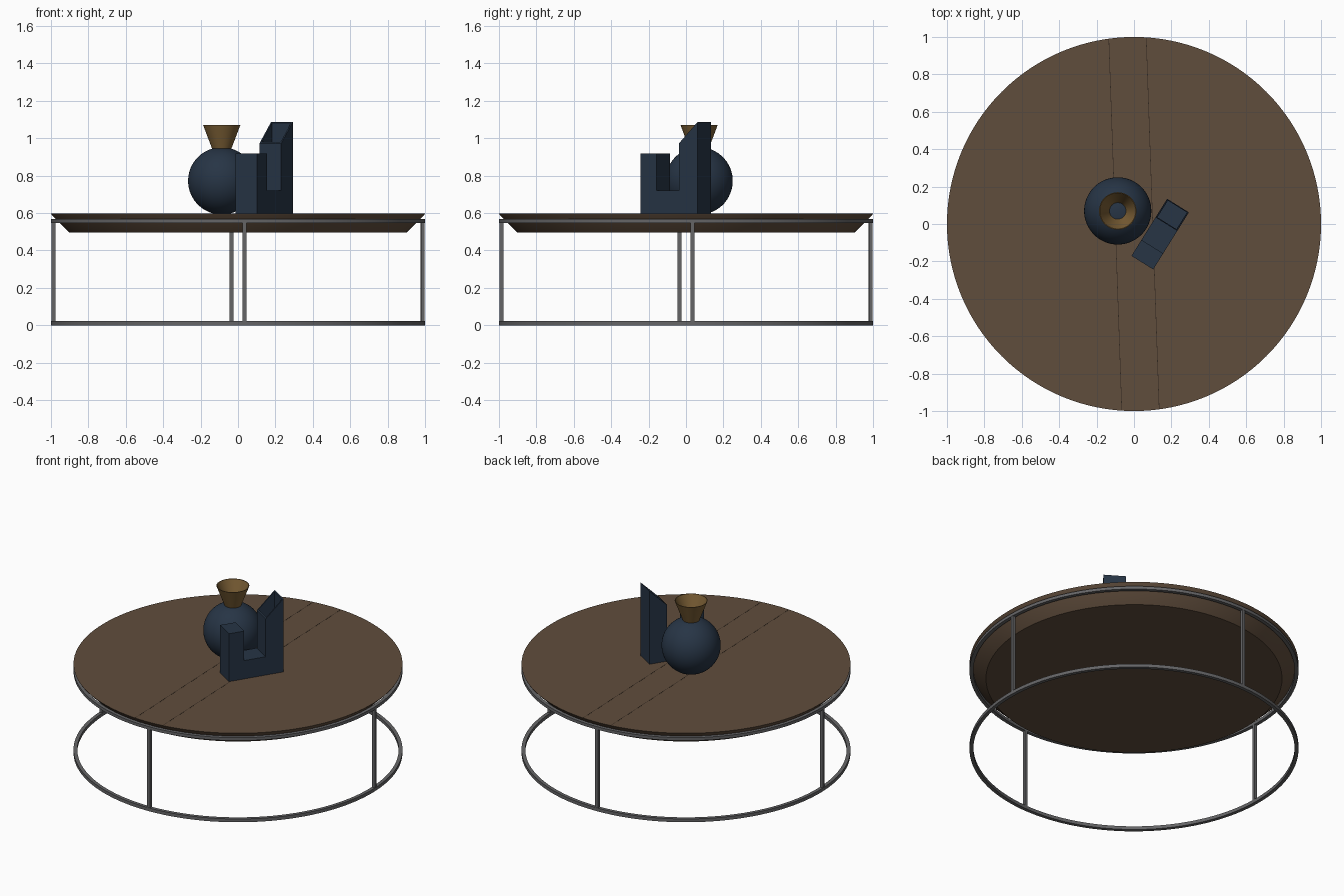
import bpy, bmesh, math
from mathutils import Matrix, Vector

if "Cube" in bpy.data.objects:
    bpy.data.objects.remove(bpy.data.objects["Cube"])

TILT = math.radians(2)   # slight turn of frame and seams


def material(name, rgb):
    m = bpy.data.materials.new(name)
    m.diffuse_color = (*rgb, 1)
    m.use_nodes = True
    m.node_tree.nodes["Principled BSDF"].inputs["Base Color"].default_value = m.diffuse_color
    return m


WOOD = material("brown wood", (0.118, 0.075, 0.046))
SEAM = material("dark seam", (0.03, 0.02, 0.013))
STEEL = material("grey steel", (0.13, 0.13, 0.135))
NAVY = material("navy ceramic", (0.02, 0.035, 0.06))
GOLD = material("brass", (0.20, 0.115, 0.036))


def finish(name, bm, mat, smooth=False):
    bmesh.ops.recalc_face_normals(bm, faces=bm.faces)
    me = bpy.data.meshes.new(name)
    bm.to_mesh(me)
    bm.free()
    me.materials.append(mat)
    ob = bpy.data.objects.new(name, me)
    bpy.context.collection.objects.link(ob)
    if smooth:
        bpy.ops.object.select_all(action='DESELECT')
        ob.select_set(True)
        bpy.context.view_layer.objects.active = ob
        bpy.ops.object.shade_smooth_by_angle(angle=math.radians(30))
    return ob


def lathe(name, profile, mat, n=96, loc=(0, 0), closed=False):
    """Revolve (radius, z) points about a vertical axis; open ends get capped."""
    bm = bmesh.new()
    rings = [[bm.verts.new((loc[0] + r * math.cos(2 * math.pi * i / n),
                            loc[1] + r * math.sin(2 * math.pi * i / n), z))
              for i in range(n)] for r, z in profile]
    pairs = list(zip(rings, rings[1:]))
    if closed:
        pairs.append((rings[-1], rings[0]))
    else:
        bm.faces.new(rings[0])
        bm.faces.new(rings[-1])
    for a, b in pairs:
        for i in range(n):
            j = (i + 1) % n
            bm.faces.new((a[i], a[j], b[j], b[i]))
    return finish(name, bm, mat, True)


def box(name, center, size, mat, angle=0):
    bm = bmesh.new()
    bmesh.ops.create_cube(bm, size=1)
    bm.transform(Matrix.Rotation(angle, 4, 'Z') @ Matrix.Translation(center)
                 @ Matrix.Diagonal((*size, 1)))
    return finish(name, bm, mat)


# Table top with a 45 degree undercut edge
lathe("table_top", [(0.9, 0.495), (0.997, 0.591), (1.0, 0.597)], WOOD, 128)

# Two thin plank seams
for side in (-1, 1):
    box("seam", (side * 0.1, 0, 0.597), (0.003, 1.985, 0.001), SEAM, TILT)

# Frame rings and four legs
for name, z0, z1 in (("base_ring", 0.0, 0.022), ("upper_ring", 0.547, 0.567)):
    lathe(name, [(0.977, z0), (1.0, z0), (1.0, z1), (0.977, z1)], STEEL, 128, closed=True)
for k in range(4):
    box("leg", (0.988, 0, 0.284), (0.02, 0.02, 0.53), STEEL, TILT + k * math.pi / 2)

# Round vase body
VASE = (-0.087, 0.07)
R, CZ = 0.18, 0.772
arc = [math.radians(-80 + 154 * i / 24) for i in range(25)]
lathe("vase_body", [(R * math.cos(a), CZ + R * math.sin(a)) for a in arc], NAVY, 64, VASE)

# Flared brass neck, open at the top
lathe("vase_neck", [(0.05, 0.94), (0.1, 1.072), (0.096, 1.072), (0.042, 0.94)],
      GOLD, 64, VASE, closed=True)

# U-shaped ornament: side profile (along length, height) extruded across its width
profile = [(-0.18, 0.597), (0.18, 0.597), (0.18, 1.088), (0.0625, 0.973),
           (0.0625, 0.72), (-0.079, 0.72), (-0.079, 0.918), (-0.18, 0.918)]
W = 0.0685
bm = bmesh.new()
near = [bm.verts.new((s, -W, z)) for s, z in profile]
far = [bm.verts.new((s, W, z)) for s, z in profile]
bm.faces.new(near)
bm.faces.new(far)
for i in range(len(profile)):
    j = (i + 1) % len(profile)
    bm.faces.new((near[i], near[j], far[j], far[i]))
bmesh.ops.recalc_face_normals(bm, faces=bm.faces)
# Hollow the tall arm through its sloping top
slope = max(bm.faces, key=lambda f: f.calc_center_median().z if abs(f.normal.y) < 0.5
            and f.normal.z > 0.3 else 0)
bmesh.ops.inset_region(bm, faces=[slope], thickness=0.012)
pit = bmesh.ops.extrude_face_region(bm, geom=[slope])
bmesh.ops.delete(bm, geom=[slope], context='FACES')
for v in [g for g in pit["geom"] if isinstance(g, bmesh.types.BMVert)]:
    v.co.z = 0.9
bm.transform(Matrix.Translation((0.14, -0.054, 0)) @ Matrix.Rotation(math.radians(58), 4, 'Z'))
finish("block_ornament", bm, NAVY)
